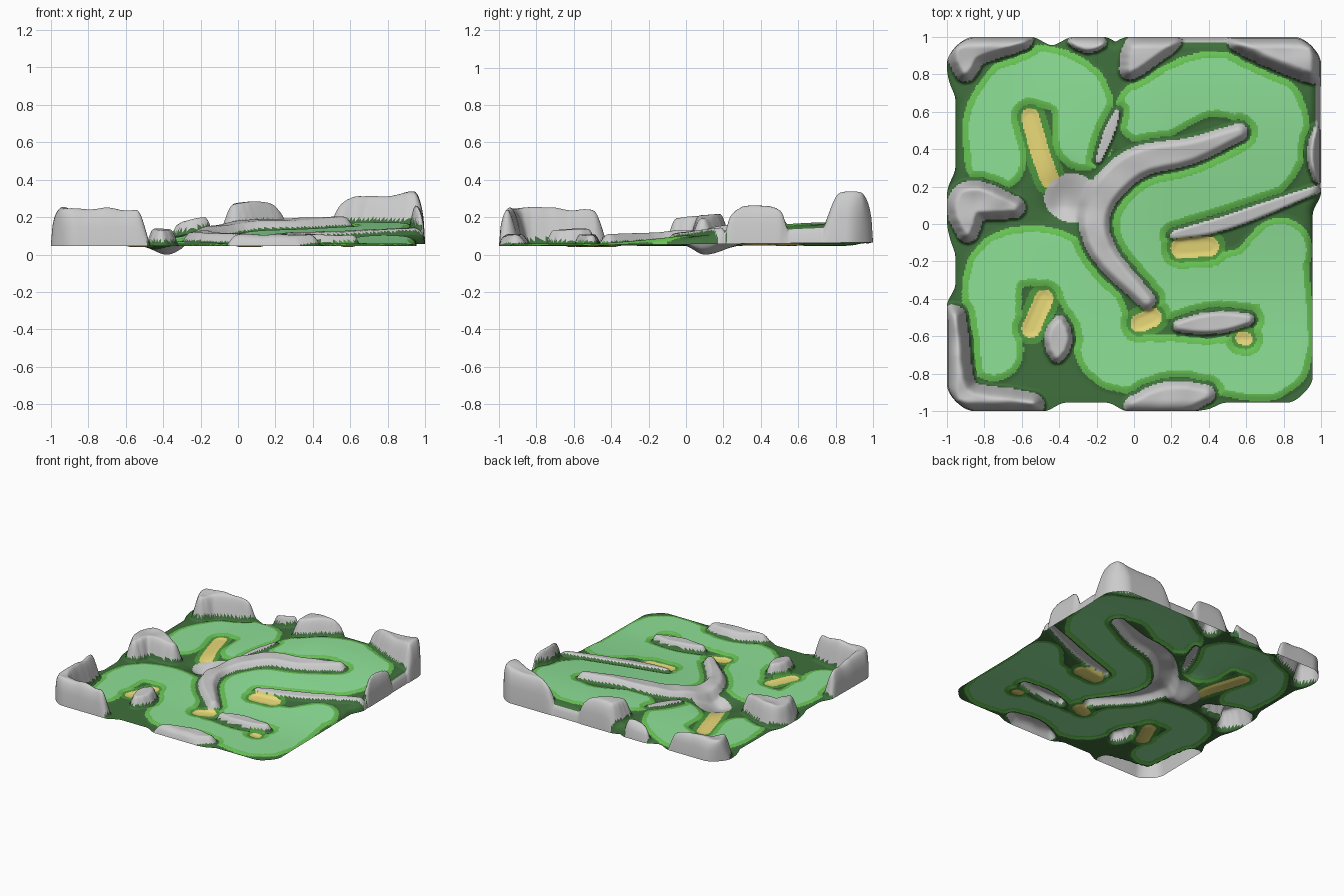
import bpy, math
from mathutils import Vector, noise

if "Cube" in bpy.data.objects:
    bpy.data.objects.remove(bpy.data.objects["Cube"])

N, M, R = 240, 110, 1.06      # terrain cells, coarse distance cells, coarse half size

def smooth(t):
    t = max(0.0, min(1.0, t))
    return t * t * (3 - 2 * t)

def path(pts, k=4):
    """Smooth open curve through a few points."""
    p = [Vector(q) for q in pts]
    p = [2 * p[0] - p[1]] + p + [2 * p[-1] - p[-2]]
    out = []
    for a, b, c, d in zip(p, p[1:], p[2:], p[3:]):
        for s in range(k):
            t = s / k
            out.append(0.5 * (2*b + (c - a)*t + (2*a - 5*b + 4*c - d)*t*t + (3*b - a - 3*c + d)*t**3))
    return out + [p[-2]]

def stroke(pts, r, bulge=False):
    """Signed distance to a brush stroke, sampled coarsely and read bilinearly.
    A bulging stroke is thick in the middle and thin at the ends."""
    line = path(pts)
    n, step, cache, margin = len(line) - 1, 2 * R / M, {}, r + 0.15
    x0, x1 = min(p.x for p in line) - margin, max(p.x for p in line) + margin
    y0, y1 = min(p.y for p in line) - margin, max(p.y for p in line) + margin

    def node(i, j):
        if (i, j) not in cache:
            q, best = Vector((i * step - R, j * step - R)), 9.0
            for s, (a, b) in enumerate(zip(line, line[1:])):
                e = b - a
                t = max(0, min(1, (q - a).dot(e) / e.length_squared))
                w = r * (0.6 + 0.5 * math.sin(math.pi * (s + t) / n)) if bulge else r
                best = min(best, (q - a - e * t).length - w)
            cache[i, j] = best
        return cache[i, j]

    def read(x, y):
        if not (x0 < x < x1 and y0 < y < y1):
            return 0.12
        fx, fy = (x + R) / step, (y + R) / step
        i, j = int(fx), int(fy)
        fx, fy = fx - i, fy - j
        return ((node(i, j)*(1-fx) + node(i+1, j)*fx)*(1-fy)
                + (node(i, j+1)*(1-fx) + node(i+1, j+1)*fx)*fy)
    return read

# Mown lanes drawn along their centre lines
bend = stroke([(-.74,.34), (-.74,.58), (-.55,.79), (-.3,.7), (-.27,.45)], .13)
upper = stroke([(.07,.6), (.4,.75), (.7,.66), (.76,.45), (.6,.25), (.07,.1), (.05,-.15), (.18,-.33),
                (.6,-.3), (.78,-.14)], .14)
lower = stroke([(.77,-.14), (.78,-.74), (.4,-.75), (-.1,-.73), (-.19,-.5), (-.3,-.28), (-.5,-.17),
                (-.74,-.25), (-.75,-.68)], .125)
lanes = [bend, upper, lower]

# Sand bunkers
sands = [stroke(p, r) for p, r in (
    ([(-.555,.57), (-.5,.38), (-.45,.24)], .05), ([(-.48,-.4), (-.55,-.56)], .05),
    ([(.25,-.13), (.4,-.12)], .055), ([(.03,-.53), (.1,-.5)], .05), ([(.575,-.61), (.6,-.615)], .035))]

# Rocks: centre line, radius, rise above the ground
ridges = [
    ([(.56,.49), (.3,.39), (0,.32), (-.2,.1), (-.17,-.14), (.07,-.41)], .08, .055),   # forked ridge
    ([(-.26,.14), (-.4,.14)], .12, 0),                                  # hollow floor
    ([(-.19,.34), (-.09,.6)], .025, .02),                               # thin spur
    ([(-.4,-.53), (-.41,-.7)], .07, .09), ([(.24,-.545), (.61,-.51)], .055, .06),
    ([(.21,-.06), (.5,.01), (.99,.19)], .035, .03)]                     # right rib
borders = [
    ([(-.89,-.04), (-.88,.12), (-.64,.09)], .1, .16),                   # left middle
    ([(-.97,-.5), (-.95,-.94), (-.55,-.97)], .12, .2),                  # front left corner
    ([(0,-.97), (.38,-.91)], .09, .06),                                 # front
    ([(.99,.25), (.99,.5)], .06, .14),                                  # right
    ([(.57,.99), (.85,.93), (.99,.82)], .125, .16),                     # back right corner
    ([(-.02,.83), (.07,.95), (.2,.99)], .1, .12), ([(-.32,.98), (-.18,.97)], .055, .085),
    ([(-.9,.82), (-.87,.95), (-.6,.99)], .1, .18)]                      # back left corner
rocks = [(stroke(p, r, True), r * 0.65, h) for p, r, h in ridges + borders]

def rock_distance(x, y):
    return min(f(x, y) for f, w, h in rocks)

def is_wall(x, y):
    return (x > .9 and y > .3) or (y > .9 and x > .1)

def reach(x, y):
    """Half size of the board at a border point: it swells where rock stands."""
    s = max(smooth((.1 - rock_distance(x, y)) / .12), 0.9 if is_wall(x, y) else 0)
    corner = max(0, min(abs(x), abs(y)) - .87) / .1
    return .955 + .045 * s - .05 * corner ** 2

ticks = [2 * i / N - 1 for i in range(N + 1)]
E = .97
left, right = [reach(-E, E * t) for t in ticks], [reach(E, E * t) for t in ticks]
front, back = [reach(E * t, -E) for t in ticks], [reach(E * t, E) for t in ticks]

verts, kinds = [], []
for j, v in enumerate(ticks):
    for i, u in enumerate(ticks):
        x = u * (left[j] * (1 - u) + right[j] * (1 + u)) / 2
        y = v * (front[i] * (1 - v) + back[i] * (1 + v)) / 2
        # ground climbs towards the back right
        z = .058 + .115 * smooth((y + .6) / 1.4) * smooth((x + .7) / .9)
        rise, rock = 0.0, 0.12
        for f, w, h in rocks:
            d = f(x, y)
            rock = min(rock, d)
            if d < 0.012:
                t = min(1, (0.012 - d) / w)
                rough = 1 + 0.15 * noise.noise(Vector((x * 7, y * 7, h * 20)))
                rise = max(rise, h * rough * math.sin(t * math.pi / 2) ** 1.2)
        sand = min(f(x, y) for f in sands)
        # lanes keep a collar around sand and rock
        lane = max(min(f(x, y) for f in lanes), .055 - rock, .055 - sand)
        z += rise - .012 * smooth(lane / .06) - .006 * smooth(-sand / .03)
        # sunken hollow at the fork of the ridge
        z *= 1 - math.exp(-((x + .38) / .1)**2 - ((y - .1) / (.15 if y > .1 else .08))**2)
        # rounded drop to the rim
        edge = 1 - max(abs(u), abs(v))
        rim = .045 + .01 * (y + 1)
        t = min(1, edge / .06)
        z = rim + (z - rim) * math.sqrt(1 - (1 - t)**2)
        verts.append((x, y, max(z, 0)))
        kinds.append((rock, sand, lane, edge < .02 and is_wall(x, y)))

def region(a, b):
    k, m = kinds[a], kinds[b]
    rock, sand, lane = ((k[n] + m[n]) / 2 for n in range(3))
    if rock < 0 or k[3] or m[3]: return "rock"
    if sand < 0: return "sand"
    if lane < 0: return "fairway"
    if lane < .035: return "fringe"
    return "collar" if sand < .035 else "rough"

# Split the sheet into one object per surface
parts = {}
for j in range(N):
    for i in range(N):
        a = j * (N + 1) + i
        q = (a, a + 1, a + N + 2, a + N + 1)
        parts.setdefault(region(q[0], q[2]), []).append(q)

colours = {"fairway": (.27, .75, .31), "fringe": (.14, .56, .09), "collar": (.08, .32, .05),
           "rough": (.05, .16, .045), "sand": (.82, .70, .19)}
for name, faces in parts.items():
    used = sorted({i for q in faces for i in q})
    new = {o: n for n, o in enumerate(used)}
    me = bpy.data.meshes.new(name)
    me.from_pydata([verts[i] for i in used], [], [[new[i] for i in q] for q in faces])
    me.polygons.foreach_set("use_smooth", [True] * len(faces))
    ob = bpy.data.objects.new(name, me)
    bpy.context.collection.objects.link(ob)
    if name in colours:
        mat = bpy.data.materials.new(name)
        mat.diffuse_color = (*colours[name], 1)
        mat.use_nodes = True
        mat.node_tree.nodes["Principled BSDF"].inputs["Base Color"].default_value = mat.diffuse_color
        me.materials.append(mat)
